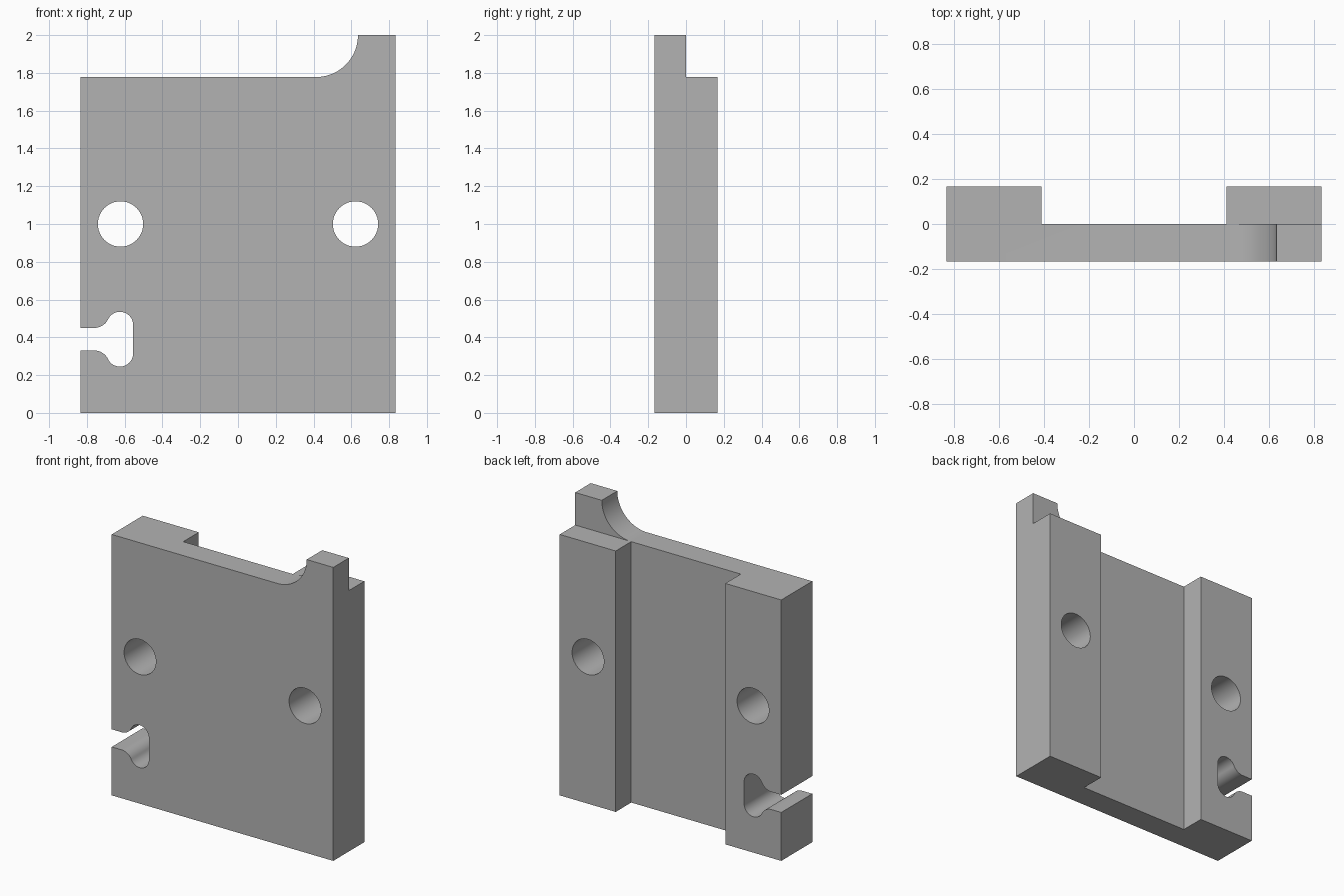
import bpy, bmesh
from math import sin, cos, radians, degrees, atan2, hypot

cube = bpy.data.objects.get("Cube")
if cube:
    bpy.data.objects.remove(cube, do_unlink=True)

grey = bpy.data.materials.new("plain grey")
grey.use_nodes = True
colour = (0.45, 0.45, 0.45, 1)
grey.diffuse_color = colour
grey.node_tree.nodes["Principled BSDF"].inputs["Base Color"].default_value = colour

HALF_W, HALF_D, HEIGHT = 0.835, 0.167, 2.0
SHOULDER = 1.778            # height of the main top edge
CHANNEL = 0.413             # half width of the rear channel
COVE = HEIGHT - SHOULDER    # radius of the horn's cove


def arc(cx, cz, r, start, end, n=16):
    angles = [radians(start + (end - start) * i / n) for i in range(n + 1)]
    return [(cx + r * cos(a), cz + r * sin(a)) for a in angles]


def extrude(name, outline, y0, y1):
    """Solid with an x-z outline, running from y0 to y1."""
    bm = bmesh.new()
    face = bm.faces.new([bm.verts.new((x, y0, z)) for x, z in outline])
    moved = bmesh.ops.extrude_face_region(bm, geom=[face])["geom"]
    verts = [v for v in moved if isinstance(v, bmesh.types.BMVert)]
    bmesh.ops.translate(bm, verts=verts, vec=(0, y1 - y0, 0))
    bmesh.ops.recalc_face_normals(bm, faces=bm.faces)
    mesh = bpy.data.meshes.new(name)
    bm.to_mesh(mesh)
    bm.free()
    mesh.materials.append(grey)
    obj = bpy.data.objects.new(name, mesh)
    bpy.context.collection.objects.link(obj)
    return obj


# Plate with the coved horn at its top left corner
outline = [(-HALF_W, 0), (HALF_W, 0), (HALF_W, HEIGHT)]
outline += arc(CHANNEL, HEIGHT, COVE, 0, -90, 24) + [(-HALF_W, SHOULDER)]
plate = extrude("mounting_plate", outline, -HALF_D, HALF_D)

# Rear channel, joined to the step behind the horn
cutters = [extrude("channel_cutter", [
    (-CHANNEL, -1), (CHANNEL, -1), (CHANNEL, SHOULDER),
    (1, SHOULDER), (1, 3), (-CHANNEL, 3)], 0, 1)]

# Two through holes
for x in (-0.622, 0.622):
    cutters.append(extrude("hole_cutter", arc(x, 1.0, 0.12, 0, 360, 48)[:-1], -1, 1))

# Side slot: narrow rounded mouth opening into a tall round-ended pocket
MID, NECK, END_R, LIP_R = 0.39, 0.06, 0.07, 0.08
end_x, end_z = -0.625, 0.075
dz = NECK + LIP_R - end_z
reach = LIP_R + END_R
dx = (reach ** 2 - dz ** 2) ** 0.5
tilt = degrees(atan2(dz, dx))
upper = [(-1, NECK)]
upper += arc(end_x - dx, NECK + LIP_R, LIP_R, -90, -tilt)
upper += arc(end_x, end_z, END_R, 180 - tilt, 0, 24)[1:]
slot = [(x, MID + z) for x, z in upper] + [(x, MID - z) for x, z in reversed(upper)]
cutters.append(extrude("slot_cutter", slot, -1, 1))

# Cut everything out of the plate
bpy.context.view_layer.objects.active = plate
for cutter in cutters:
    mod = plate.modifiers.new(cutter.name, "BOOLEAN")
    mod.operation, mod.solver, mod.object = "DIFFERENCE", "EXACT", cutter
    bpy.ops.object.modifier_apply(modifier=mod.name)
    bpy.data.objects.remove(cutter, do_unlink=True)

# Smooth the curved walls, keep edges crisp
for obj in bpy.context.selected_objects:
    obj.select_set(False)
plate.select_set(True)
bpy.ops.object.shade_smooth_by_angle(angle=radians(25))
